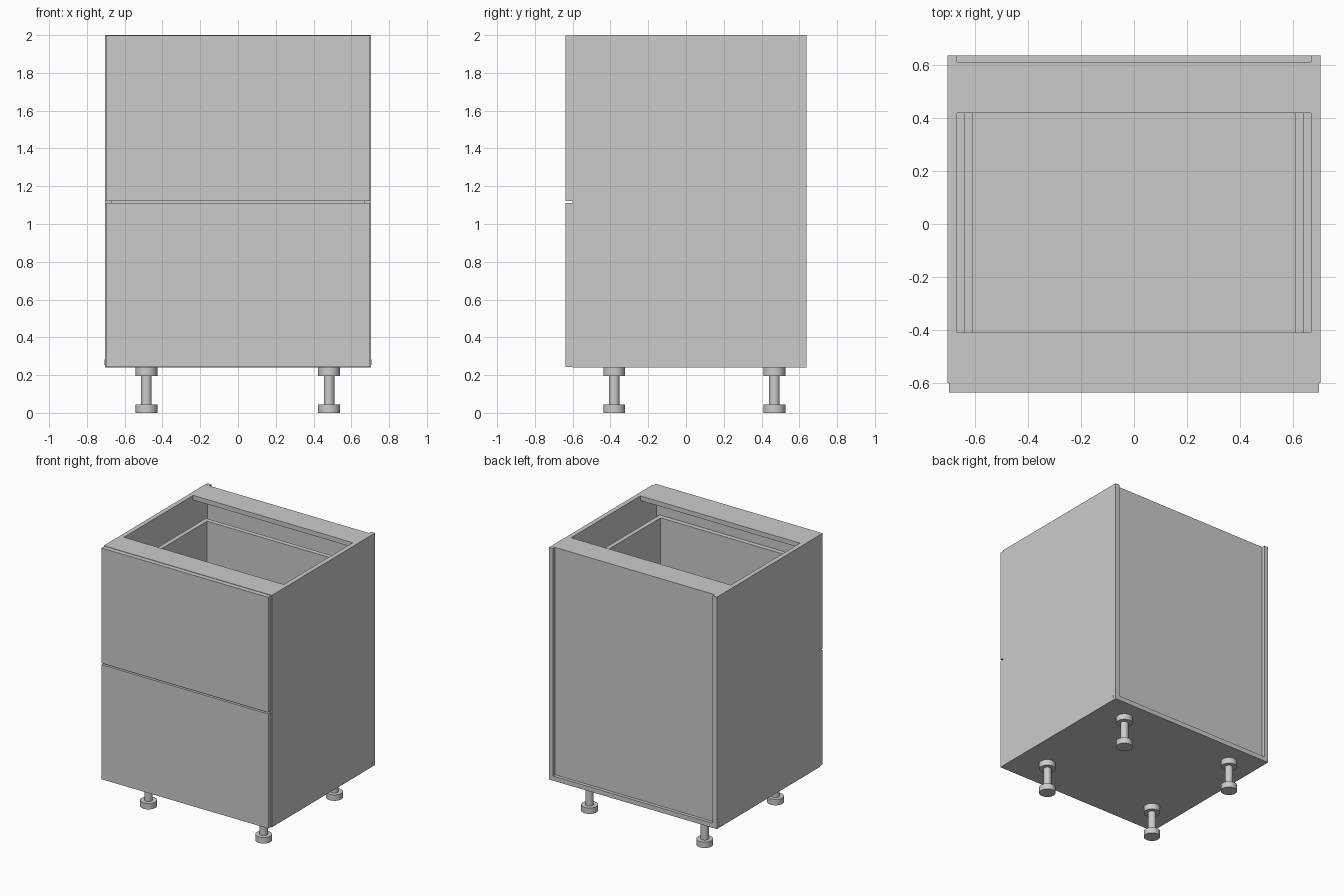
import bpy, math

if "Cube" in bpy.data.objects:
    bpy.data.objects.remove(bpy.data.objects["Cube"])


def box(name, x0, x1, y0, y1, z0, z1):
    bpy.ops.mesh.primitive_cube_add(size=1, location=((x0 + x1) / 2, (y0 + y1) / 2, (z0 + z1) / 2))
    o = bpy.context.object
    o.name = name
    o.scale = (x1 - x0, y1 - y0, z1 - z0)
    bpy.ops.object.transform_apply(location=False, rotation=False, scale=True)
    return o


def lathe(name, profile, x, y, n=32):
    """Closed turned solid from (radius, z) points, with capped ends."""
    verts, faces = [], []
    for r, z in profile:
        verts += [(r * math.cos(2 * math.pi * i / n), r * math.sin(2 * math.pi * i / n), z) for i in range(n)]
    for k in range(len(profile) - 1):
        for i in range(n):
            j = (i + 1) % n
            faces.append((k * n + i, k * n + j, (k + 1) * n + j, (k + 1) * n + i))
    faces.append(tuple(reversed(range(n))))
    faces.append(tuple(range((len(profile) - 1) * n, len(profile) * n)))
    me = bpy.data.meshes.new(name)
    me.from_pydata(verts, [], faces)
    o = bpy.data.objects.new(name, me)
    o.location = (x, y, 0)
    bpy.context.collection.objects.link(o)
    bpy.ops.object.select_all(action='DESELECT')
    o.select_set(True)
    bpy.context.view_layer.objects.active = o
    bpy.ops.object.shade_smooth_by_angle(angle=math.radians(35))
    return o


def oval_cap(name, loc, scale, rot):
    bpy.ops.mesh.primitive_cylinder_add(vertices=16, radius=1, depth=2, location=loc, rotation=rot)
    o = bpy.context.object
    o.name = name
    o.scale = scale


W, T = 0.705, 0.035          # half width, board thickness
IN = W - T                   # inner half width
FRONT, BACK = -0.602, 0.637  # carcass depth
Z0, Z1 = 0.24, 2.0

# Carcass: sides, floor, recessed back, two top rails
for s, side in ((-1, "left"), (1, "right")):
    box(f"{side}_side_panel", *sorted((s * IN, s * W)), FRONT, BACK, Z0, Z1)
box("bottom_panel", -IN, IN, FRONT, BACK, Z0, Z0 + T)
box("back_panel", -IN, IN, 0.592, 0.612, Z0 + T, Z1 - T)
box("front_top_rail", -IN, IN, FRONT, -0.41, Z1 - T, Z1)
box("back_top_rail", -IN, IN, 0.42, 0.612, Z1 - T, Z1)

# Drawers: outer front plus open box
DX, DI, DB = 0.643, 0.61, 0.535
for name, f0, f1, d0, d1 in (("lower", 0.243, 1.112, 0.30, 0.91),
                             ("upper", 1.123, 1.997, 1.18, 1.79)):
    box(f"{name}_drawer_front", -0.70, 0.70, -0.637, FRONT, f0, f1)
    for s, side in ((-1, "left"), (1, "right")):
        box(f"{name}_drawer_{side}_side", *sorted((s * DI, s * DX)), FRONT, DB, d0, d1)
    box(f"{name}_drawer_inner_front", -DI, DI, FRONT, FRONT + T, d0, d1)
    box(f"{name}_drawer_back", -DI, DI, DB - T, DB, d0, d1)
    box(f"{name}_drawer_bottom", -DI, DI, FRONT + T, DB - T, d0, d0 + 0.025)

# Adjustable legs
leg = [(0.058, 0), (0.058, 0.045), (0.028, 0.045), (0.028, 0.195), (0.058, 0.195), (0.058, Z0)]
for y, row in ((-0.38, "front"), (0.468, "back")):
    for x, side in ((-0.485, "left"), (0.482, "right")):
        lathe(f"{row}_{side}_leg", leg, x, y)

# Small oval fixing caps near the back corners
for s, side in ((-1, "left"), (1, "right")):
    oval_cap(f"{side}_top_cap", (s * 0.69, 0.61, Z1 - 0.004), (0.005, 0.007, 0.005), (0, 0, 0))
    oval_cap(f"{side}_side_cap", (s * (W - 0.004), 0.607, 0.268), (0.014, 0.006, 0.005), (0, math.pi / 2, 0))
